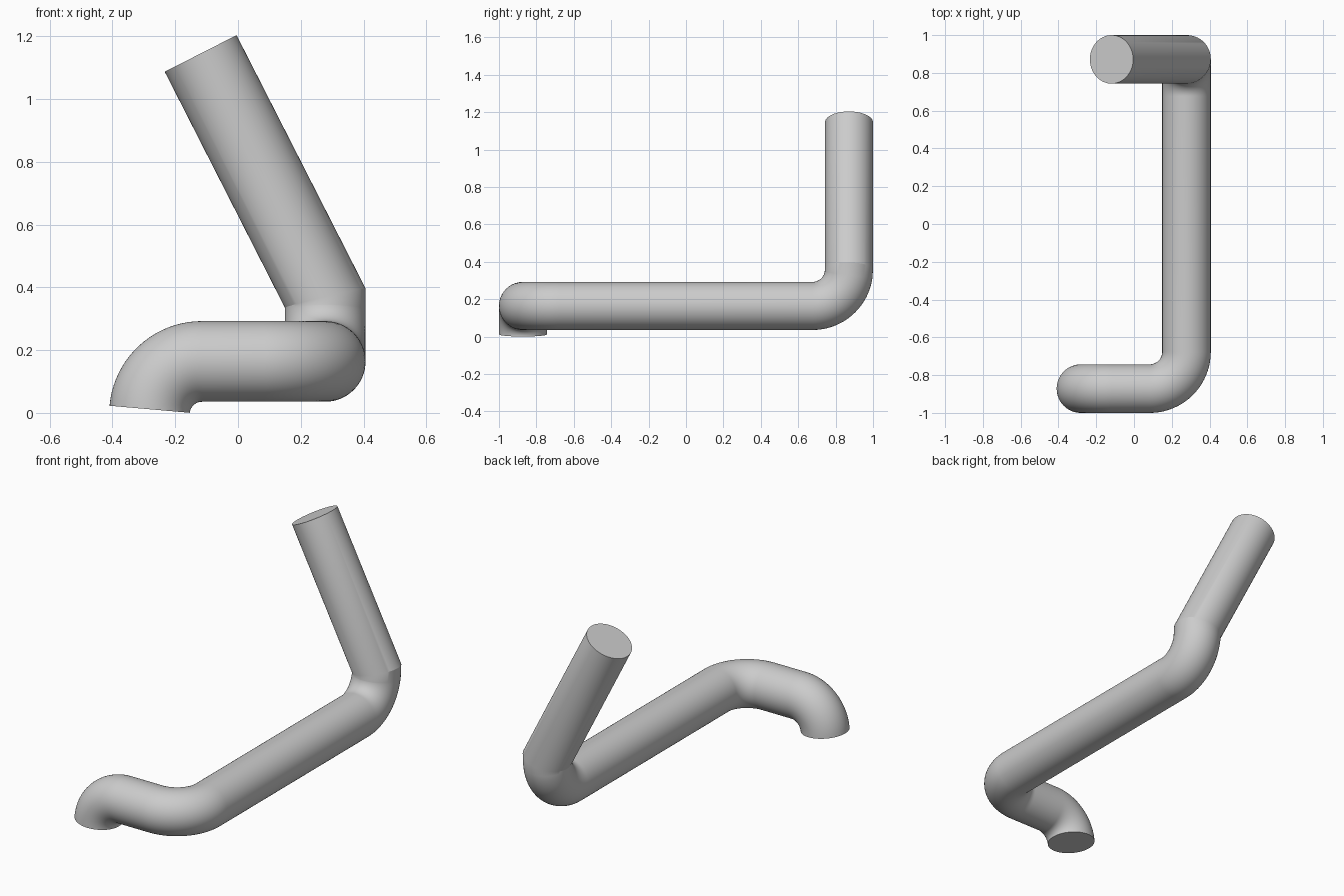
import bpy, bmesh
from math import radians, sin, cos, pi
from mathutils import Vector

cube = bpy.data.objects.get("Cube")
if cube:
    bpy.data.objects.remove(cube, do_unlink=True)

PIPE = 0.1285          # pipe radius
SIDES = 64
X, Y, Z = Vector((1, 0, 0)), Vector((0, 1, 0)), Vector((0, 0, 1))


def arc(center, u, v, radius, start, end, steps=20):
    """Points turning from direction u towards direction v."""
    angles = [radians(start + (end - start) * i / steps) for i in range(steps + 1)]
    return [Vector(center) + radius * (u * cos(a) + v * sin(a)) for a in angles]


def sweep(bm, path, first_normal):
    """Round tube along a path, mitred at every point, with flat end caps."""
    first_normal = first_normal.normalized()
    side = first_normal.cross(Y).normalized()
    other = first_normal.cross(side)
    ring = [path[0] + PIPE * (side * cos(t) + other * sin(t))
            for t in (2 * pi * i / SIDES for i in range(SIDES))]
    rings = [[bm.verts.new(p) for p in ring]]
    for i in range(1, len(path)):
        here = (path[i] - path[i - 1]).normalized()
        after = (path[i + 1] - path[i]).normalized() if i + 1 < len(path) else here
        normal = (here + after).normalized()
        ring = [p + here * ((path[i] - p).dot(normal) / here.dot(normal)) for p in ring]
        rings.append([bm.verts.new(p) for p in ring])
    for a, b in zip(rings, rings[1:]):
        for i in range(SIDES):
            j = (i + 1) % SIDES
            bm.faces.new((a[i], a[j], b[j], b[i]))
    bm.faces.new(rings[0])
    bm.faces.new(rings[-1])
    bmesh.ops.recalc_face_normals(bm, faces=bm.faces)


# Centre line: foot elbow, front corner, rear corner, then the leaning end
AXIS_X, AXIS_Y, AXIS_Z = 0.278, 0.8715, 0.164
BEND, FOOT_BEND = 0.195, 0.167
foot = arc((-0.115, -AXIS_Y, AXIS_Z - FOOT_BEND), -X, Z, FOOT_BEND, 5, 90)
front_corner = arc((AXIS_X - BEND, BEND - AXIS_Y, AXIS_Z), -Y, X, BEND, 0, 90)
rear_corner = arc((AXIS_X, AXIS_Y - BEND, AXIS_Z + BEND), -Z, Y, BEND, 0, 90)[:-2]
leaning_end = [Vector((AXIS_X, AXIS_Y, 0.366)), Vector((-0.119, AXIS_Y, 1.1455))]
start_direction = X * sin(radians(5)) + Z * cos(radians(5))

bm = bmesh.new()
sweep(bm, foot + front_corner + rear_corner + leaning_end, start_direction)
mesh = bpy.data.meshes.new("bent_pipe")
bm.to_mesh(mesh)
bm.free()
pipe = bpy.data.objects.new("bent_pipe", mesh)
bpy.context.collection.objects.link(pipe)

# Plain grey material
grey = bpy.data.materials.new("plain_grey")
grey.use_nodes = True
grey.diffuse_color = (0.6, 0.6, 0.6, 1)
grey.node_tree.nodes["Principled BSDF"].inputs["Base Color"].default_value = (0.6, 0.6, 0.6, 1)
mesh.materials.append(grey)

# Smooth walls, crisp ends and inner crease
bpy.context.view_layer.objects.active = pipe
pipe.select_set(True)
bpy.ops.object.shade_smooth_by_angle(angle=radians(22))
